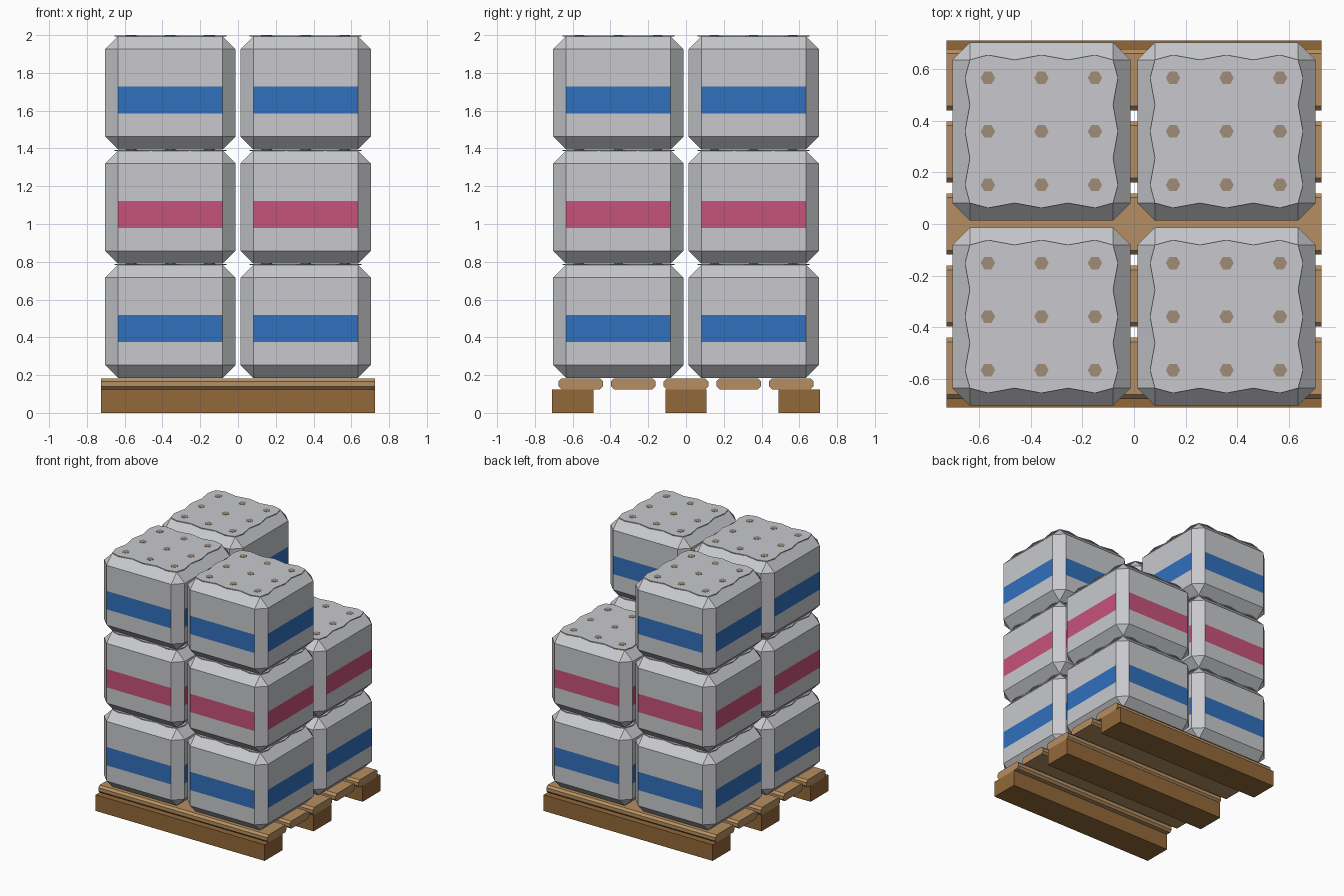
import bpy, bmesh, math
from mathutils import Vector

if "Cube" in bpy.data.objects:
    bpy.data.objects.remove(bpy.data.objects["Cube"])


def material(name, r, g, b):
    def lin(c):
        c /= 255
        return c / 12.92 if c <= 0.04045 else ((c + 0.055) / 1.055) ** 2.4
    m = bpy.data.materials.new(name)
    m.diffuse_color = (lin(r), lin(g), lin(b), 1)
    m.use_nodes = True
    m.node_tree.nodes["Principled BSDF"].inputs["Base Color"].default_value = m.diffuse_color
    return m


GREY = material("sack_grey", 200, 201, 205)
BLUE = material("stripe_blue", 48, 112, 188)
PINK = material("stripe_pink", 198, 82, 120)
DARK = material("runner_wood", 146, 104, 56)
WOOD = material("plank_wood", 182, 143, 98)
STUD = material("stud_brown", 159, 140, 119)


def finish(bm, name, mats):
    bmesh.ops.recalc_face_normals(bm, faces=bm.faces)
    me = bpy.data.meshes.new(name)
    bm.to_mesh(me)
    bm.free()
    for m in mats:
        me.materials.append(m)
    ob = bpy.data.objects.new(name, me)
    bpy.context.collection.objects.link(ob)
    return ob


def box(size, centre):
    bm = bmesh.new()
    bmesh.ops.create_cube(bm, size=1)
    bmesh.ops.scale(bm, vec=size, verts=bm.verts)
    bmesh.ops.translate(bm, vec=centre, verts=bm.verts)
    return bm


def prism(bm, points, z0, z1, mat=0):
    """Upright prism over a flat outline."""
    face = bm.faces.new([bm.verts.new((x, y, z0)) for x, y in points])
    ext = bmesh.ops.extrude_face_region(bm, geom=[face])["geom"]
    new = [g for g in ext if isinstance(g, bmesh.types.BMVert)]
    bmesh.ops.translate(bm, vec=(0, 0, z1 - z0), verts=new)
    if mat:
        for f in {f for v in new for f in v.link_faces} | {face}:
            f.material_index = mat


# Pallet: three runners under five chamfered planks
LENGTH = 1.45
for i in range(3):
    finish(box((LENGTH, 0.218, 0.125), (0, (i - 1) * 0.6, 0.0625)), f"runner_{i + 1}", [DARK])
for i in range(5):
    bm = box((LENGTH, 0.236, 0.058), (0, (i - 2) * 0.279, 0.154))
    long_edges = [e for e in bm.edges if abs(e.verts[0].co.x - e.verts[1].co.x) > 1]
    bmesh.ops.bevel(bm, geom=long_edges, offset=0.016, segments=1, affect='EDGES')
    finish(bm, f"plank_{i + 1}", [WOOD])

# Sacks: bevelled blocks with a band, a scalloped top panel and nine studs
WIDTH, HEIGHT, BEVEL, BASE = 0.69, 0.605, 0.068, 0.185
INNER = WIDTH / 2 - BEVEL
STEP = 0.207


def sack(name, x, y, z, band):
    top = HEIGHT - 0.006
    bm = box((WIDTH, WIDTH, top), (0, 0, top / 2))
    bmesh.ops.bevel(bm, geom=bm.edges[:], offset=BEVEL, segments=1, affect='EDGES')
    low, high = 0.19, 0.332
    for h in (low, high):
        bmesh.ops.bisect_plane(bm, geom=bm.verts[:] + bm.edges[:] + bm.faces[:],
                               plane_co=(0, 0, h), plane_no=(0, 0, 1))
    bm.normal_update()
    for f in bm.faces:
        flat_side = max(abs(f.normal.x), abs(f.normal.y)) > 0.95
        if flat_side and low < f.calc_center_median().z < high:
            f.material_index = 1
    bmesh.ops.translate(bm, vec=(x, y, z), verts=bm.verts)
    finish(bm, name, [GREY, band])

    # top panel with scalloped edges, one side turned four times
    side = [(-INNER, -INNER)]
    for k in range(-2, 3):
        side.append((k * STEP / 2, -INNER - (0.019 if k % 2 == 0 else 0)))
    outline = []
    for q in range(4):
        c, s = round(math.cos(q * math.pi / 2)), round(math.sin(q * math.pi / 2))
        outline += [(x + c * a - s * b, y + s * a + c * b) for a, b in side]
    bm = bmesh.new()
    prism(bm, outline, z + top - 0.002, z + HEIGHT - 0.002)
    for i in (-1, 0, 1):
        for j in (-1, 0, 1):
            hexagon = [(x + i * STEP + 0.028 * math.cos(a * math.pi / 3),
                        y + j * STEP + 0.028 * math.sin(a * math.pi / 3)) for a in range(6)]
            prism(bm, hexagon, z + HEIGHT - 0.003, z + HEIGHT, 1)
    finish(bm, name + "_top_panel", [GREY, STUD])


for layer in range(3):
    for sx in (-1, 1):
        for sy in (-1, 1):
            if layer == 2 and sx == 1 and sy == 1:
                continue  # one corner of the stack is a layer short
            label = ("front" if sy < 0 else "back") + ("_left" if sx < 0 else "_right")
            sack(f"sack_{label}_{layer + 1}", sx * 0.358, sy * 0.358,
                 BASE + layer * HEIGHT, PINK if layer == 1 else BLUE)
